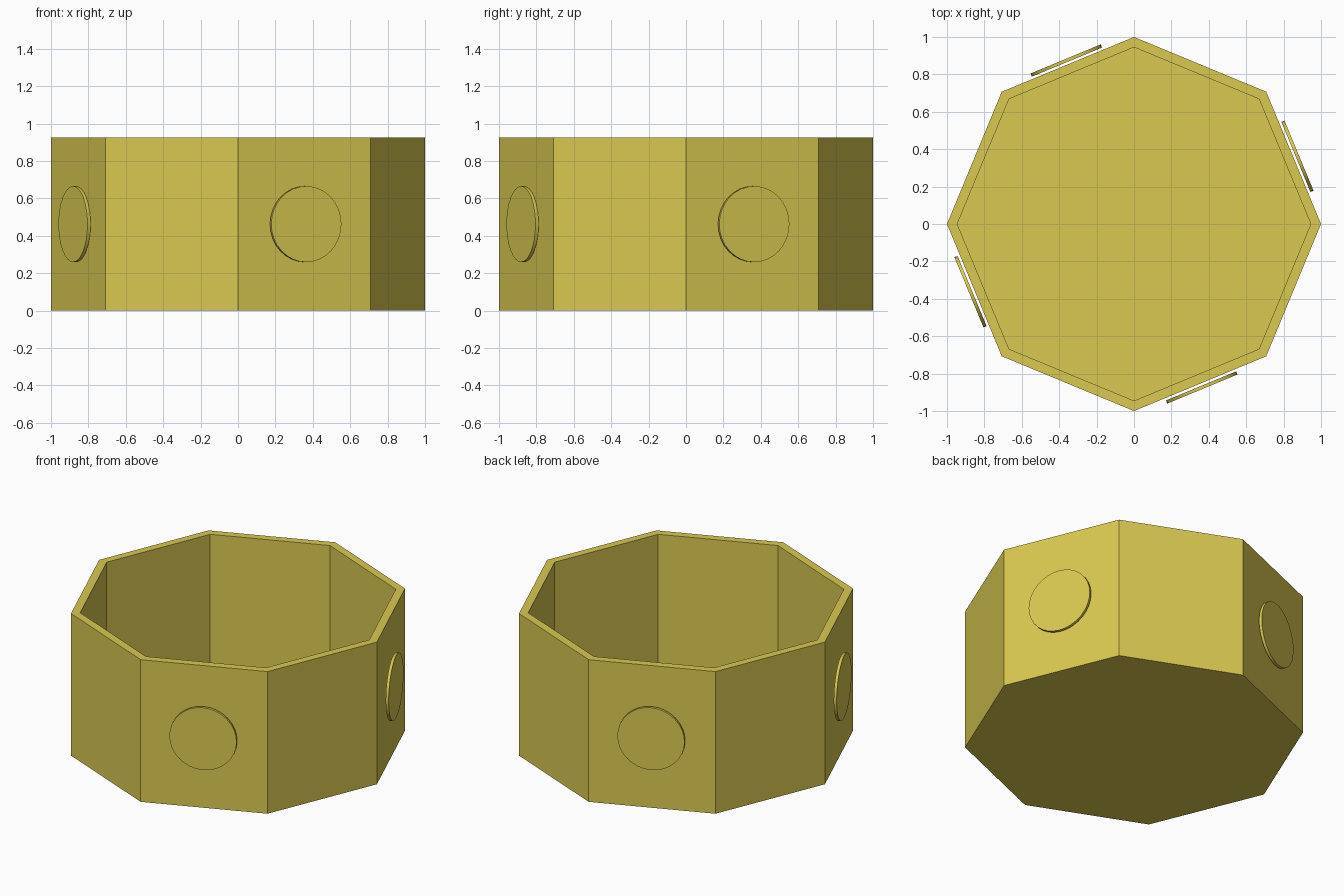
import bpy, bmesh, math
from mathutils import Matrix

default_cube = bpy.data.objects.get("Cube")
if default_cube:
    bpy.data.objects.remove(default_cube, do_unlink=True)

HEIGHT = 0.925
INNER = 0.945      # corner radius of the cavity
FLOOR = 0.05

gold = bpy.data.materials.new("mustard gold")
gold.use_nodes = True
colour = (0.70, 0.58, 0.082, 1)
gold.diffuse_color = colour
gold.node_tree.nodes["Principled BSDF"].inputs["Base Color"].default_value = colour


def add_object(name, bm):
    bmesh.ops.recalc_face_normals(bm, faces=bm.faces)
    mesh = bpy.data.meshes.new(name)
    bm.to_mesh(mesh)
    bm.free()
    mesh.materials.append(gold)
    obj = bpy.data.objects.new(name, mesh)
    bpy.context.collection.objects.link(obj)
    return obj


# Octagonal open container: loft rings up the outside and down the cavity
bm = bmesh.new()
rings = []
for radius, z in ((1, 0), (1, HEIGHT), (INNER, HEIGHT), (INNER, FLOOR)):
    rings.append([bm.verts.new((radius * math.cos(i * math.pi / 4),
                                radius * math.sin(i * math.pi / 4), z))
                  for i in range(8)])
for low, high in zip(rings, rings[1:]):
    for i in range(8):
        j = (i + 1) % 8
        bm.faces.new((low[i], low[j], high[j], high[i]))
bm.faces.new(rings[0])
bm.faces.new(rings[-1])
add_object("octagonal_container", bm)

# Thin round discs standing just off every other wall
for name, angle in (("left", 22.5), ("back", 112.5), ("right", 202.5), ("front", 292.5)):
    bm = bmesh.new()
    bmesh.ops.create_cone(bm, cap_ends=True, segments=32,
                          radius1=0.203, radius2=0.203, depth=0.018)
    place = (Matrix.Rotation(math.radians(angle), 4, 'Z')
             @ Matrix.Translation((0.946, 0, HEIGHT / 2))
             @ Matrix.Rotation(math.pi / 2, 4, 'Y'))
    bm.transform(place)
    disc = add_object(name + "_disc", bm)
    bpy.ops.object.select_all(action='DESELECT')
    disc.select_set(True)
    bpy.context.view_layer.objects.active = disc
    bpy.ops.object.shade_smooth_by_angle(angle=math.radians(30))
